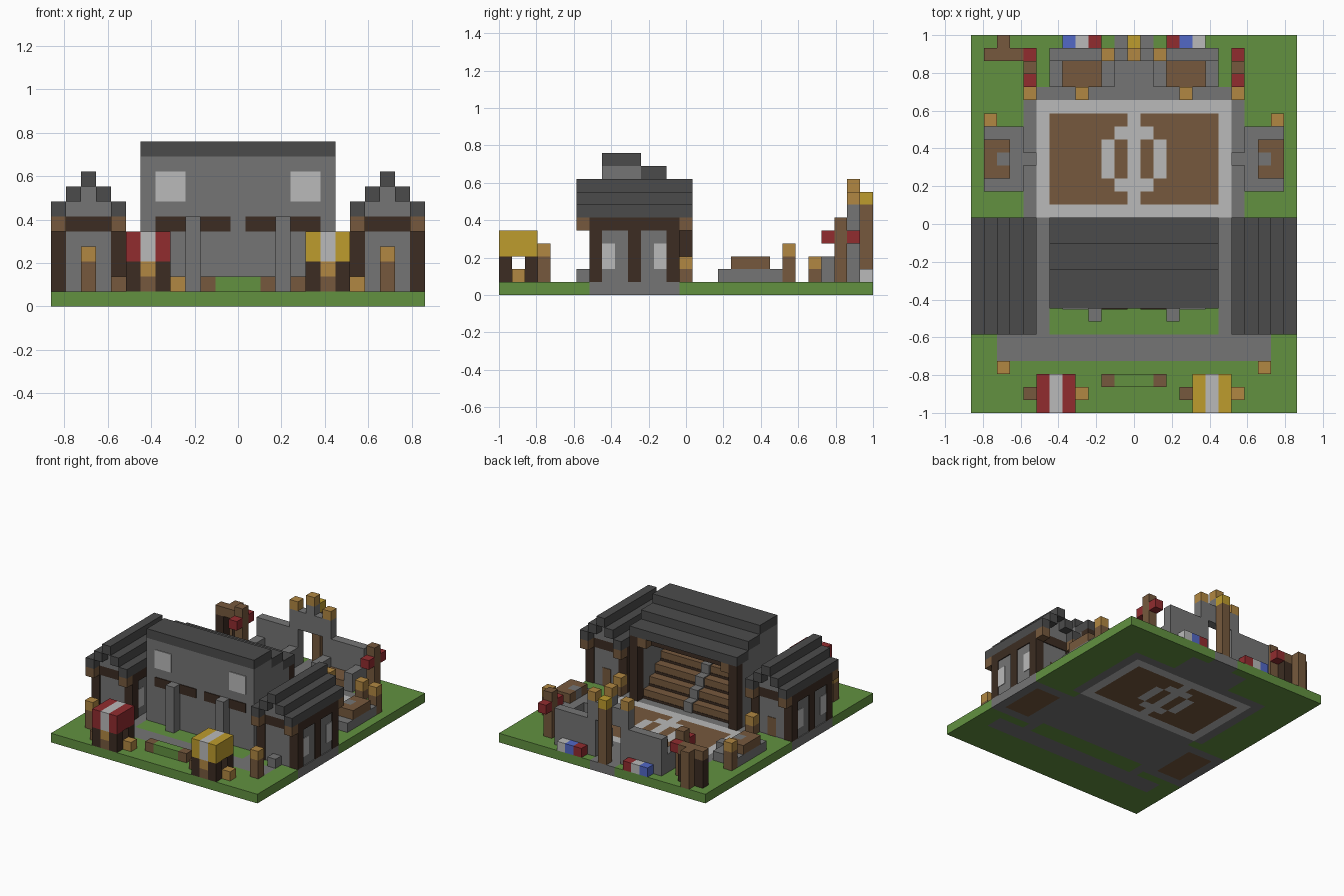
import bpy
import bmesh
from mathutils import Matrix, Vector

cube = bpy.data.objects.get("Cube")
if cube:
    bpy.data.objects.remove(cube)

NX, NY = 25, 29          # plot size in blocks
U = 2 / NY               # edge of one block


def linear(c):
    c /= 255
    return c / 12.92 if c <= 0.04045 else ((c + 0.055) / 1.055) ** 2.4


def material(name, *rgb):
    m = bpy.data.materials.new(name)
    color = [linear(c) for c in rgb] + [1]
    m.use_nodes = True
    m.diffuse_color = color
    m.node_tree.nodes["Principled BSDF"].inputs["Base Color"].default_value = color
    return m


green = material("grass green", 98, 145, 64)
grey = material("stone grey", 117, 117, 117)
slate = material("slate grey", 75, 75, 75)
light = material("pale stone", 186, 186, 186)
brown = material("wood brown", 118, 89, 61)
dark = material("dark timber", 60, 44, 34)
orange = material("lantern orange", 177, 135, 66)
yellow = material("cloth yellow", 190, 156, 45)
red = material("cloth red", 145, 44, 47)
blue = material("cloth blue", 82, 104, 198)


def add_mesh(name, bm, *mats):
    mesh = bpy.data.meshes.new(name)
    bm.to_mesh(mesh)
    bm.free()
    for m in mats:
        mesh.materials.append(m)
    obj = bpy.data.objects.new(name, mesh)
    bpy.context.collection.objects.link(obj)
    return obj


def block(name, mat, x, y, z, w=1, d=1, h=1, pair=False):
    """Box in block units, optionally repeated on the other side."""
    bm = bmesh.new()
    for left in ([x, NX - x - w] if pair else [x]):
        centre = Vector((left + w / 2 - NX / 2, y + d / 2 - NY / 2, z + h / 2)) * U
        size = Matrix.Diagonal((w * U, d * U, h * U, 1))
        bmesh.ops.create_cube(bm, size=1, matrix=Matrix.Translation(centre) @ size)
    return add_mesh(name, bm, mat)


def lantern(name, x, y, h):
    block(name + "_post", brown, x, y, 1, h=h - 1, pair=True)
    block(name + "_lamp", orange, x, y, h, pair=True)


# Ground slab, painted by rectangles of cells: colour, x, y, width, depth
paint = [
    (grey, 2, 4, 21, 2), (grey, 5, 6, 1, 9), (grey, 5, 8, 15, 7),
    (grey, 0, 7, 5, 7), (brown, 1, 8, 3, 5),
    (grey, 4, 15, 17, 10), (grey, 9, 25, 7, 3), (grey, 11, 28, 3, 1),
    (light, 5, 15, 15, 9), (brown, 6, 16, 6, 7),
    (light, 11, 17, 3, 5), (light, 10, 18, 5, 3), (brown, 11, 18, 1, 3),
]
ground_mats = [green, grey, light, brown]
bm = bmesh.new()
bmesh.ops.create_grid(bm, x_segments=NX, y_segments=NY, size=0.5,
                      matrix=Matrix.Diagonal((NX * U, NY * U, 1, 1)))
for f in bm.faces:
    c = f.calc_center_median() / U + Vector((NX / 2, NY / 2, 0))
    for mat, x, y, w, d in paint:
        inside = x < c.x < x + w or x < NX - c.x < x + w
        if inside and y < c.y < y + d:
            f.material_index = ground_mats.index(mat)
ground = add_mesh("ground", bm, *ground_mats)
slab = ground.modifiers.new("thickness", "SOLIDIFY")
slab.thickness = U
slab.offset = 1

# Side houses
block("house_walls", grey, 0.1, 7.1, 1, 4.8, 6.8, 4, pair=True)
for y in (7, 10, 13):
    for x in (0, 4):
        block("house_post", dark, x, y, 1, h=4, pair=True)
block("house_beam", dark, 0, 7, 5, 5, 7, pair=True)
for y in (8, 12):
    block("house_window", light, 0.04, y, 2, 4.92, 1, 2, pair=True)
block("house_back_door", brown, 2, 13.5, 1, 1, 0.46, 2, pair=True)
block("house_step", grey, 2, 6, 1, pair=True)
for y in (6, 14):
    for x in (0, 4):
        block("eave_bracket", brown, x, y, 5, pair=True)
for step in range(2):
    block("house_gable", grey, 1 + step, 7, 6 + step, 3 - 2 * step, 7, pair=True)
for step, columns in enumerate([(0, 4), (1, 3), (2,)]):
    for x in columns:
        block("house_roof", slate, x, 6, 6 + step, 1, 9, pair=True)

# Main hall
block("hall_front_wall", grey, 6, 8, 1, 13, 1, 9)
block("hall_end_wall", grey, 6, 9, 1, 1, 5, 7, pair=True)
block("hall_upper_end_wall", grey, 6, 9, 8, 1, 4, 1, pair=True)
block("hall_top_end_wall", grey, 6, 9, 9, 1, 2, 1, pair=True)
for z, y, d in ((10, 8, 3), (9, 11, 2), (8, 13, 2)):
    block("hall_roof", slate, 6, y, z, 13, d)
block("hall_window", light, 7, 7.92, 7, 2, 0.1, 2, pair=True)
for x in (7, 10):
    block("hall_front_slot", dark, x, 7.92, 5, 2, 0.1, pair=True)
block("hall_buttress", grey, 9, 7, 1, h=5, pair=True)
block("hall_back_post", dark, 6, 14, 1, h=7, pair=True)
block("hall_back_beam", dark, 7, 13, 7, 11)
block("hall_bracket", brown, 7, 14, 7, pair=True)

# Tiered seating and its stair under the hall roof
for tier in range(5):
    block("seat_tier", brown, 7, 9, 1 + tier, 11, 5 - tier)
    block("seat_edge", dark, 7, 13.95 - tier, 1 + tier, 11, 0.1, 0.25)
    block("seat_stair", grey, 12, 9, 1 + tier, 1, 5.2 - tier, 1.1)

# Side stands
block("stand_base", grey, 21, 17, 1, 3, 5, pair=True)
block("stand_bench", brown, 22, 18, 2, 2, 1, pair=True)
block("stand_bench", brown, 22, 20, 2, 2, 1, pair=True)
block("stand_back_bench", brown, 23, 19, 2, pair=True)
block("stand_aisle", grey, 22, 19, 2, pair=True)
block("stand_step", grey, 20, 19, 1, pair=True)

# Lanterns
lantern("front_lantern", 2, 3, 3)
lantern("house_lantern", 4, 14, 2)
lantern("stand_lantern", 1, 22, 3)
lantern("corner_lantern", 4, 24, 2)
lantern("box_lantern", 8, 24, 2)

# Market stalls
for x, cloth, crates in ((5, red, (brown, orange)), (17, yellow, (brown, orange))):
    for i, mat in enumerate((cloth, light, cloth)):
        block("stall_canopy", mat, x + i, 0, 3, 1, 3, 2)
    for dx in (0, 2):
        for y in (0, 2):
            block("stall_leg", dark, x + dx, y, 1, h=2)
    block("stall_counter", brown, x + 1, 0, 1)
    block("stall_goods", orange, x + 1, 0, 2)
    for dx, mat in zip((-1, 3), crates):
        block("stall_crate", mat, x + dx, 1, 1)

# Planter
block("planter_end", brown, 10, 2, 1, pair=True)
block("planter_hedge", green, 11, 2, 1, 3)

# Back wall, gate and viewing boxes
block("back_wall", grey, 6, 27, 1, 4, 1, 4, pair=True)
block("gate_pillar", grey, 10, 27, 1, h=6, pair=True)
block("gate_lintel", grey, 11, 27, 5, 3, 1, 2)
block("gate_crown", grey, 12, 27, 7)
block("gate_corner_lamp", orange, 10, 27, 7, pair=True)
block("gate_top_lamp", orange, 12, 27, 8)
block("gate_pole", brown, 12, 28, 1, h=6)
block("gate_pole_cap", yellow, 12, 28, 7)
block("box_floor", brown, 7, 25, 1, 3, 2, pair=True)
for x in (6, 10):
    block("box_side_wall", grey, x, 25, 1, 1, 2, 2, pair=True)

# Cloth bales behind the wall
for start, colors in ((7, (blue, light, red)), (15, (red, blue, light))):
    for i, mat in enumerate(colors):
        block("bale", mat, start + i, 28, 1)

# Flag posts and corner frame
block("flag_post", brown, 4, 26, 1, h=5, pair=True)
for y in (25, 27):
    block("flag", red, 4, y, 4, pair=True)
block("frame_beam", brown, 1, 27, 4, 3)
for x in (1, 3):
    block("frame_leg", dark, x, 27, 1, h=3)
block("frame_post", brown, 2, 28, 1, h=4)
